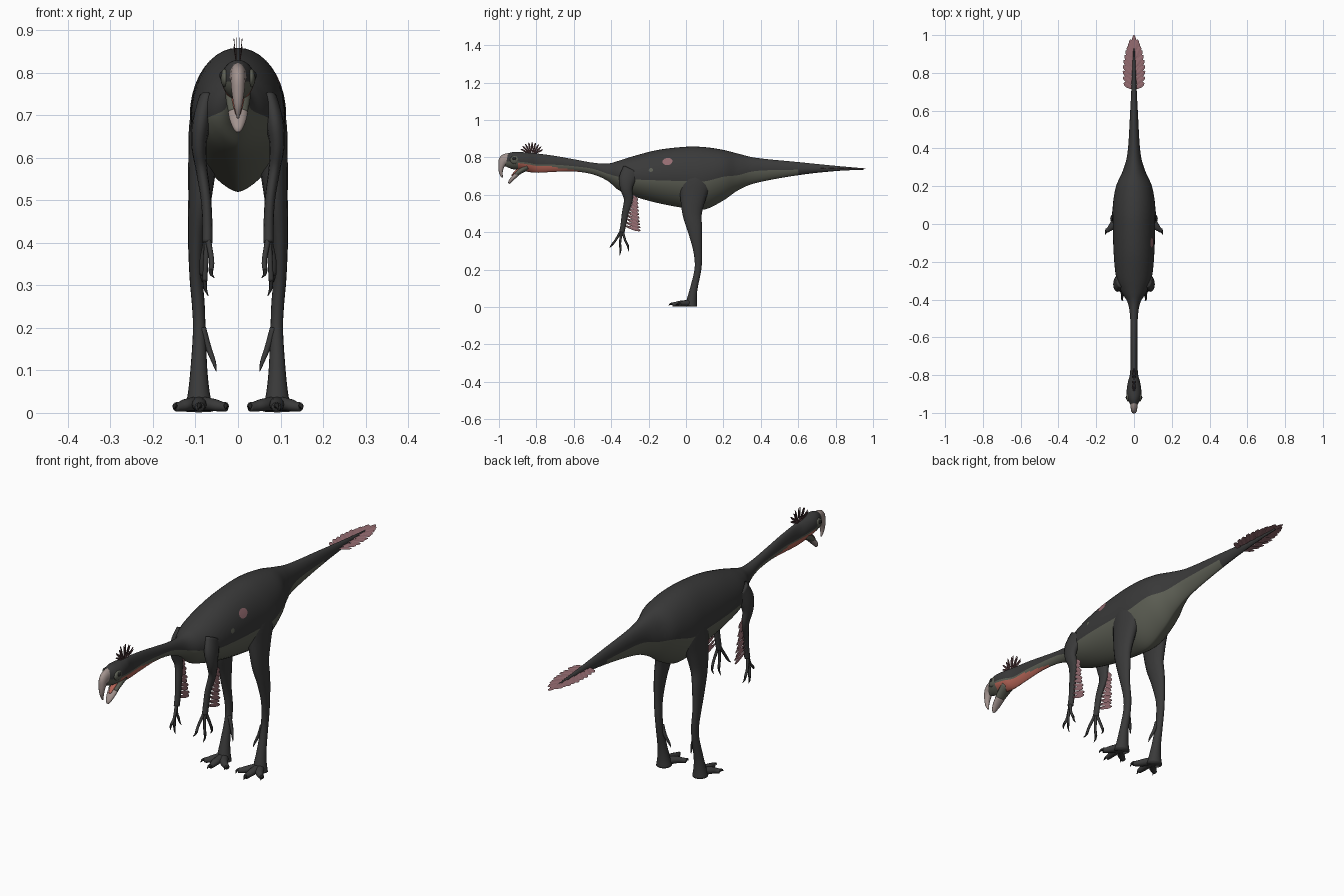
import bpy, bmesh, math
from mathutils import Vector

if "Cube" in bpy.data.objects:
    bpy.data.objects.remove(bpy.data.objects["Cube"])


def material(name, r, g, b):
    m = bpy.data.materials.new(name)
    m.diffuse_color = (r, g, b, 1)
    m.use_nodes = True
    m.node_tree.nodes["Principled BSDF"].inputs["Base Color"].default_value = m.diffuse_color
    return m


BLACK = material("charcoal plumage", 0.042, 0.042, 0.042)
OLIVE = material("olive grey belly", 0.11, 0.115, 0.09)
RED = material("red throat", 0.46, 0.13, 0.095)
MAUVE = material("mauve feathers", 0.30, 0.15, 0.165)
DUSK = material("dark mauve crest", 0.13, 0.065, 0.07)
HORN = material("pale horn", 0.36, 0.29, 0.27)
CLAW = material("claw black", 0.018, 0.018, 0.018)


def finish(name, bm, mats, smooth=True, mirror=False):
    bmesh.ops.recalc_face_normals(bm, faces=bm.faces)
    for f in bm.faces:
        f.smooth = smooth
    me = bpy.data.meshes.new(name)
    bm.to_mesh(me)
    bm.free()
    for m in mats:
        me.materials.append(m)
    ob = bpy.data.objects.new(name, me)
    bpy.context.collection.objects.link(ob)
    if mirror:
        ob.modifiers.new("mirror", "MIRROR").use_mirror_merge = False
    return ob


def spline(rows, i, f):
    """Smooth value between row i and i+1."""
    a, b, c, d = (rows[min(max(i + k, 0), len(rows) - 1)] for k in (-1, 0, 1, 2))
    return [q + 0.5 * f * (r - p + f * (2*p - 5*q + 4*r - s + f * (3*(q - r) + s - p)))
            for p, q, r, s in zip(a, b, c, d)]


def skin(bm, rings):
    """Join rings of points with quads and cap both ends."""
    vs = [[bm.verts.new(p) for p in ring] for ring in rings]
    n = len(vs[0])
    for a, b in zip(vs, vs[1:]):
        for k in range(n):
            bm.faces.new((a[k], a[(k + 1) % n], b[(k + 1) % n], b[k]))
    bm.faces.new(vs[0])
    bm.faces.new(vs[-1])


def add_tube(bm, rows, sides=12, steps=4):
    """Rows are x, y, z, sideways radius, depth radius."""
    pts = [spline(rows, i, k / steps) for i in range(len(rows) - 1) for k in range(steps)]
    pts.append(list(rows[-1]))
    rings = []
    for i, p in enumerate(pts):
        t = Vector(pts[min(i + 1, len(pts) - 1)][:3]) - Vector(pts[max(i - 1, 0)][:3])
        v = t.cross(Vector((1, 0, 0))).normalized()
        u = v.cross(t).normalized()
        rings.append([Vector(p[:3]) + u * max(p[3], .0005) * math.cos(a) + v * max(p[4], .0005) * math.sin(a)
                      for a in (math.tau * k / sides for k in range(sides))])
    skin(bm, rings)


def tubes(name, paths, mat, mirror=False, sides=12):
    bm = bmesh.new()
    for rows in paths:
        add_tube(bm, rows, sides)
    return finish(name, bm, [mat], mirror=mirror)


def add_leaf(bm, base, tip, normal, width):
    """Flat rounded feather with a slightly raised shaft."""
    base, tip, normal = Vector(base), Vector(tip), Vector(normal)
    side = (tip - base).cross(normal).normalized() * width / 2
    rows = []
    for f, w in ((0, .25), (.3, .8), (.65, 1), (.88, .75), (1, .25)):
        c = base.lerp(tip, f)
        rows.append([bm.verts.new(p) for p in (c - side * w, c + normal * .0015, c + side * w)])
    for a, b in zip(rows, rows[1:]):
        for k in (0, 1):
            bm.faces.new((a[k], a[k + 1], b[k + 1], b[k]))


# Head, neck, torso and tail: y, half width, top, widest height, bottom
BODY = [(-.972, .012, .812, .785, .755), (-.93, .032, .828, .785, .738), (-.89, .039, .829, .785, .733),
        (-.84, .033, .825, .78, .722), (-.79, .021, .82, .77, .718), (-.70, .018, .808, .768, .723),
        (-.60, .018, .79, .758, .725), (-.50, .020, .772, .745, .71), (-.42, .032, .767, .72, .675),
        (-.36, .066, .782, .71, .625), (-.28, .095, .807, .70, .592), (-.15, .108, .84, .70, .556),
        (0, .112, .857, .70, .528), (.10, .112, .855, .70, .522), (.20, .095, .84, .72, .57),
        (.28, .06, .82, .72, .625), (.38, .034, .797, .74, .665), (.60, .020, .775, .74, .705),
        (.80, .010, .755, .74, .727), (.95, .003, .742, .738, .734)]


def skin_point(row, a, grow=0):
    y, w, top, mid, low = row
    s, c = math.sin(a), math.cos(a)
    x = w * (c if s > 0 else math.copysign(abs(c) ** 1.4, c))
    return Vector((x + grow * c, y, mid + s * ((top if s > 0 else mid) - (mid if s > 0 else low)) + grow * s))


def body_row(y):
    i = max(k for k in range(len(BODY) - 1) if BODY[k][0] <= y)
    return spline(BODY, i, (y - BODY[i][0]) / (BODY[i + 1][0] - BODY[i][0]))


SIDES = 40
bm = bmesh.new()
body_rows = [spline(BODY, i, k / 6) for i in range(len(BODY) - 1) for k in range(6)] + [list(BODY[-1])]
skin(bm, [[skin_point(r, math.tau * k / SIDES) for k in range(SIDES)] for r in body_rows])
for f in bm.faces:  # dark back, olive underside, red throat
    c = f.calc_center_median()
    r = body_row(min(max(c.y, -.972), .949))
    level = (c.z - r[3]) / (r[3] - r[4])
    if c.y < .6 and level < -.2:
        f.material_index = 1
    if -.9 < c.y < -.56 and level < -.3 - max(0, c.y + .75) * 3:
        f.material_index = 2
finish("body", bm, [BLACK, OLIVE, RED])

# Flank spots on one side, following the skin
for name, y0, a0, ry, ra, mat in (("flank_spot", -.10, .55, .026, .15, MAUVE),
                                  ("small_flank_spot", -.185, .25, .011, .08, OLIVE)):
    bm = bmesh.new()
    rings = [[bm.verts.new(skin_point(body_row(y0 + ry * q * math.cos(t)), a0 + ra * q * math.sin(t), .003))
              for t in (math.tau * k / 16 for k in range(16))] for q in (1, .5)]
    for k in range(16):
        j = (k + 1) % 16
        bm.faces.new((rings[0][k], rings[0][j], rings[1][j], rings[1][k]))
    bm.faces.new(rings[1])
    finish(name, bm, [mat])

# Beak and open lower jaw
tubes("upper_beak", [[(0, -.935, .79, .022, .034), (0, -.972, .785, .018, .03), (0, -.987, .755, .015, .017),
                      (0, -.990, .72, .009, .010), (0, -.982, .693, .003, .004)]], HORN)
tubes("jaw", [[(0, -.85, .752, .030, .022), (0, -.88, .732, .028, .016), (0, -.91, .708, .023, .012)]], OLIVE)
tubes("lower_beak", [[(0, -.902, .712, .024, .012), (0, -.925, .690, .020, .011),
                      (0, -.942, .670, .012, .008), (0, -.946, .660, .005, .004)]], HORN)
tubes("tongue", [[(0, -.88, .748, .016, .008), (0, -.91, .725, .012, .006), (0, -.932, .702, .006, .003)]], RED)


def ball(name, centre, size, mat):
    bm = bmesh.new()
    bmesh.ops.create_uvsphere(bm, u_segments=16, v_segments=10, radius=1)
    bmesh.ops.scale(bm, vec=size, verts=bm.verts)
    bmesh.ops.translate(bm, vec=centre, verts=bm.verts)
    finish(name, bm, [mat], mirror=True)


ball("eye_patch", (.030, -.915, .787), (.011, .026, .022), OLIVE)
ball("eye", (.036, -.918, .793), (.008, .010, .010), CLAW)

# Legs and feet
tubes("leg", [[(.062, .05, .775, .025, .06), (.074, .05, .69, .039, .09), (.083, .038, .59, .034, .07),
               (.09, .033, .5, .027, .052), (.097, .046, .42, .021, .040), (.098, .060, .32, .016, .025),
               (.093, .066, .25, .015, .020), (.091, .062, .19, .015, .018), (.092, .042, .1, .020, .020),
               (.092, .032, .045, .026, .026), (.092, .028, .004, .034, .032)]], BLACK, True, 16)
TOES = [(.028, -.040), (.090, -.072), (.146, -.036)]
tubes("toe", [[(.092, .03, .022, .020, .018), ((.092 + x) / 2, y * .4, .019, .017, .015),
               (x * .8 + .018, y * .8, .015, .013, .012), (x, y, .014, .011, .011)] for x, y in TOES], BLACK, True)
tubes("toe_claw", [[(x, y + .004, .016, .007, .007), (x * 1.02, y - .01, .017, .005, .005),
                    (x * 1.04, y - .02, .008, .001, .001)] for x, y in TOES], CLAW, True, 8)
tubes("hind_claw", [[(.083, .055, .2, .008, .01), (.07, .052, .155, .007, .008),
                     (.057, .042, .12, .005, .005), (.051, .036, .098, .001, .001)]], BLACK, True, 8)

# Arms and clawed hands
tubes("arm", [[(.072, -.29, .73, .022, .05), (.086, -.315, .68, .022, .045), (.092, -.318, .63, .018, .032),
               (.086, -.308, .575, .014, .024), (.075, -.325, .5, .012, .018), (.072, -.335, .44, .012, .015),
               (.072, -.343, .40, .012, .014)]], BLACK, True)
FINGERS = [((.062, -.375, .36), (.064, -.394, .335), (.056, -.408, .318)),
           ((.076, -.352, .35), (.078, -.35, .31), (.070, -.354, .275)),
           ((.084, -.326, .36), (.084, -.31, .325), (.074, -.306, .298))]
tubes("finger", [[(.072, -.342, .415, .007, .008), (*a, .006, .006), (*b, .006, .006)]
                 for a, b, c in FINGERS], BLACK, True, 8)
tubes("finger_claw", [[(*b, .005, .006), (*((Vector(b) + Vector(c)) / 2 + Vector((.003, 0, 0))), .004, .004),
                       (*c, .001, .001)] for a, b, c in FINGERS], CLAW, True, 8)

# Arm feathers, fanned backwards from the forearm
bm = bmesh.new()
for k in range(10):
    f = k / 9
    base = Vector((.087 - .013 * f, -.295 - .035 * f, .605 - .17 * f))
    length = .052 + .04 * f
    drop = .75 - .45 * f
    tip = base + Vector((.004 * (k % 2), math.cos(drop) * length, -math.sin(drop) * length))
    add_leaf(bm, base, tip, (1, 0, 0), .018)
finish("arm_feathers", bm, [MAUVE], False, True)

# Tail fan
bm = bmesh.new()
for k in range(10):
    f = k / 9
    base = Vector((.003, .715 + .20 * f, .741 + .002 * (k % 2)))
    spread = 1.0 - .75 * f
    add_leaf(bm, base, base + Vector((math.sin(spread), math.cos(spread), 0)) * (.060 + .022 * math.sin(f * 3)),
             (0, 0, 1), .027)
finish("tail_fan", bm, [MAUVE], False, True)
bm = bmesh.new()
add_leaf(bm, (0, .90, .74), (0, 1.0, .74), (0, 0, 1), .024)
finish("tail_tip_feather", bm, [MAUVE], False)

# Head crest
bm = bmesh.new()
for k in range(9):
    a = math.radians(20 + 17 * k)
    base = Vector((.003, -.825 + .014 * math.cos(a), .82))
    add_leaf(bm, base, base + Vector((.006 * (k % 2), .05 * math.cos(a), .062 * math.sin(a))), (1, 0, 0), .010)
finish("head_crest", bm, [DUSK], False, True)
